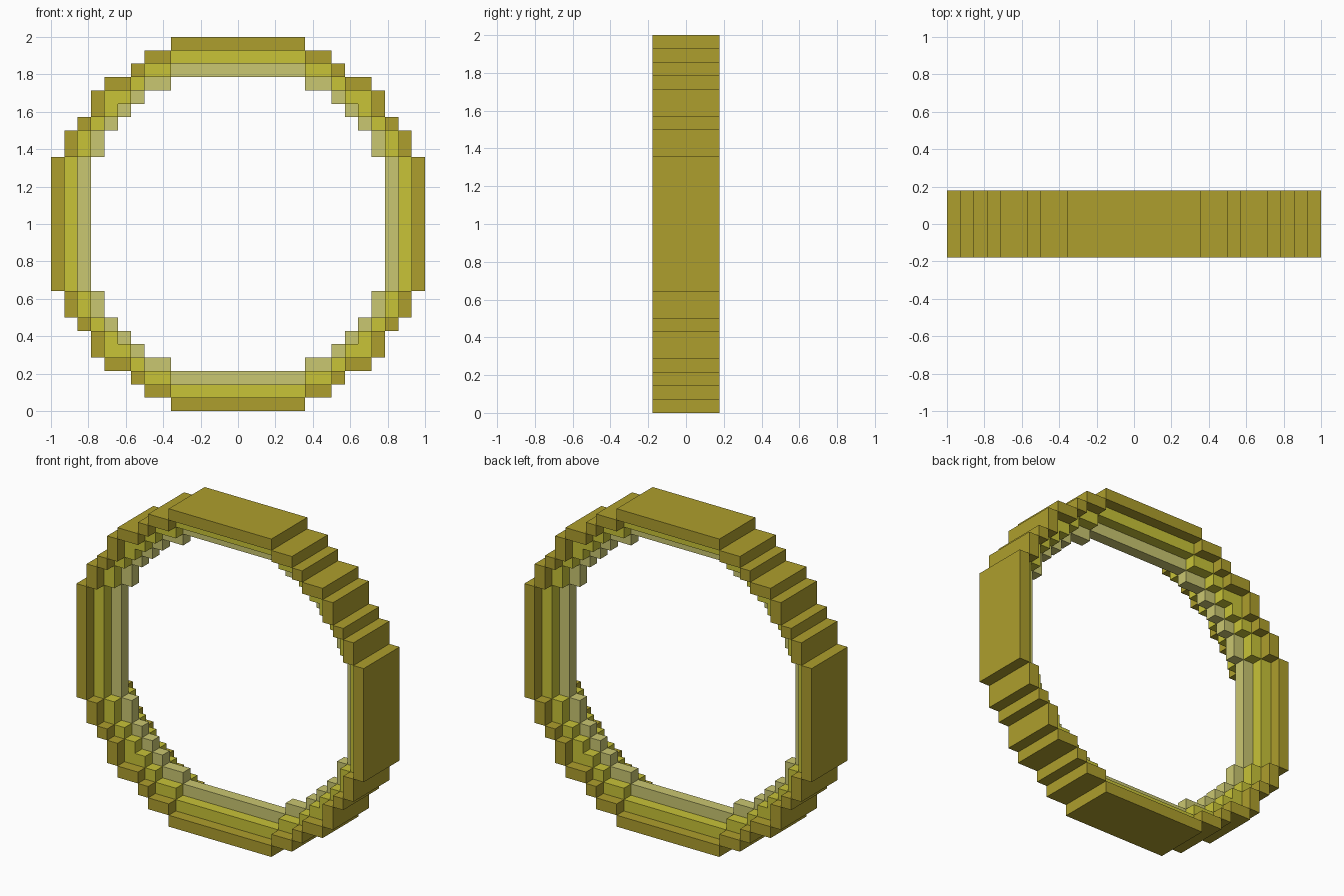
import bpy, bmesh
from mathutils import Vector

if "Cube" in bpy.data.objects:
    bpy.data.objects.remove(bpy.data.objects["Cube"])

U = 1 / 14  # one voxel


def material(name, rgb):
    m = bpy.data.materials.new(name)
    m.diffuse_color = (*rgb, 1)
    m.use_nodes = True
    m.node_tree.nodes["Principled BSDF"].inputs["Base Color"].default_value = m.diffuse_color
    return m


def add_box(bm, x0, x1, z0, z1, half_depth):
    geo = bmesh.ops.create_cube(bm, size=1)
    size = Vector((x1 - x0, 2 * half_depth, z1 - z0))
    mid = Vector(((x0 + x1) / 2, 0, (z0 + z1) / 2 + 14))
    for v in geo["verts"]:
        v.co = (v.co * size + mid) * U


def stepped_ring(name, radius, half_depth, octant, mat):
    """Ring of blocks: octant blocks are swapped across the diagonal and mirrored."""
    blocks = set()
    for x0, x1, z0, z1 in octant:
        for a, b, c, d in ((x0, x1, z0, z1), (z0, z1, x0, x1)):
            blocks |= {(a, b, c, d), (-b, -a, c, d), (a, b, -d, -c), (-b, -a, -d, -c)}
    # long straight bars on the four sides
    r = radius
    blocks |= {(-5, 5, r - 1, r), (-5, 5, -r, 1 - r), (r - 1, r, -5, 5), (-r, 1 - r, -5, 5)}
    bm = bmesh.new()
    for b in sorted(blocks):
        add_box(bm, *b, half_depth)
    me = bpy.data.meshes.new(name)
    bm.to_mesh(me)
    bm.free()
    me.materials.append(mat)
    bpy.context.collection.objects.link(bpy.data.objects.new(name, me))


# Outer, widest band
stepped_ring("outer_band", 14, 2.5,
             [(5, 7, 12, 13), (7, 8, 11, 12), (8, 10, 10, 11)],
             material("dark gold", (0.42, 0.343, 0.026)))
# Middle band
stepped_ring("middle_band", 13, 1.5,
             [(5, 7, 11, 12), (7, 8, 10, 11), (8, 9, 9, 10), (9, 10, 9, 10)],
             material("bright yellow", (0.578, 0.546, 0.039)))
# Inner, thinnest band
stepped_ring("inner_band", 12, 0.5,
             [(5, 7, 10, 11), (7, 8, 9, 10), (8, 9, 8, 9)],
             material("pale yellow", (0.591, 0.571, 0.165)))
